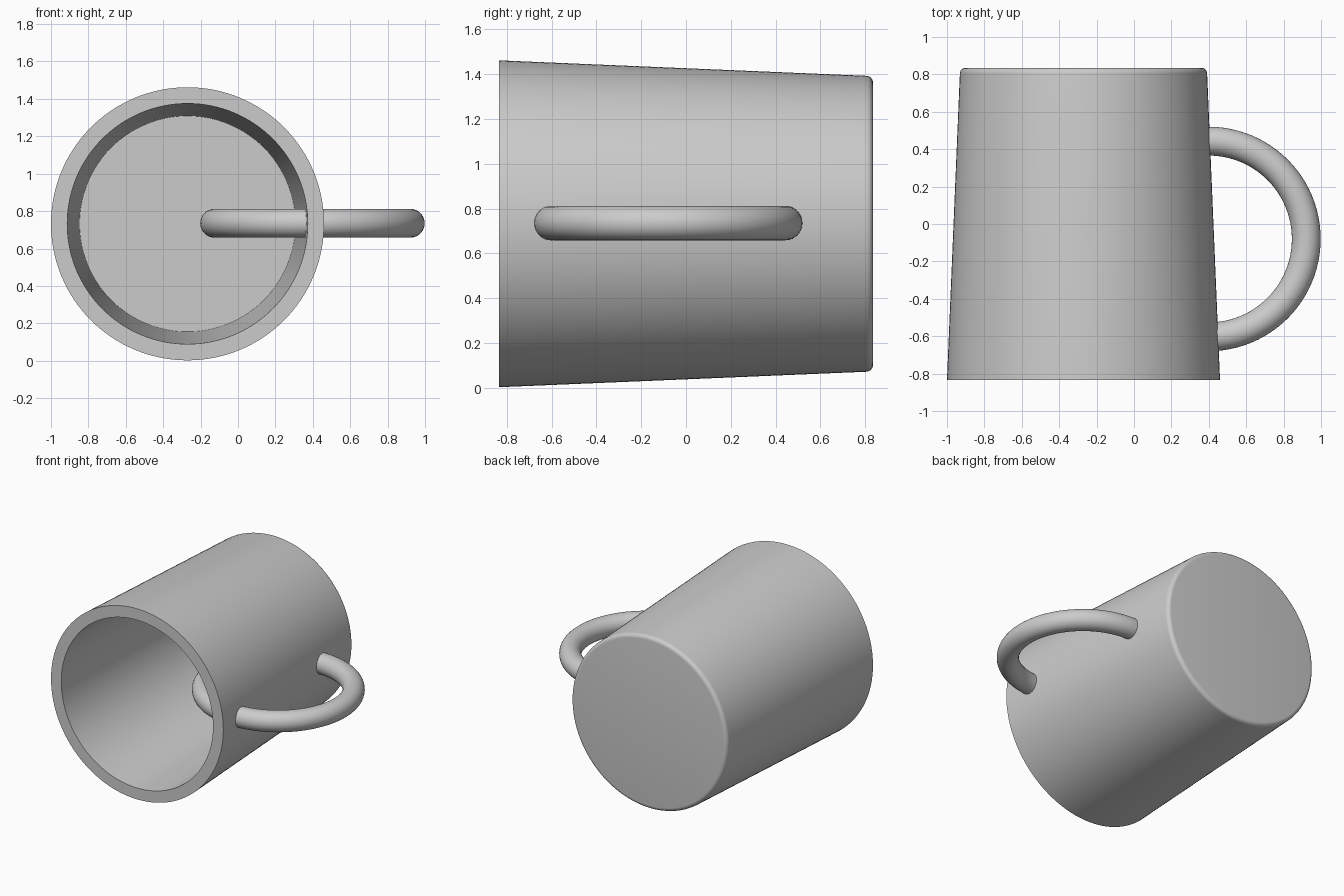
import bpy, bmesh
from math import pi, sin, cos, radians
from mathutils import Vector

if "Cube" in bpy.data.objects:
    bpy.data.objects.remove(bpy.data.objects["Cube"])

CX, CZ = -0.27, 0.732      # cup axis, running along y


def smooth(obj):
    bpy.ops.object.select_all(action='DESELECT')
    obj.select_set(True)
    bpy.context.view_layer.objects.active = obj
    bpy.ops.object.shade_smooth_by_angle(angle=radians(30))


# Cup wall: closed profile of (radius, y), turned about the axis
fillet = 0.03
profile = [(0, 0.75), (0.577, 0.75), (0.643, -0.835), (0.73, -0.835)]
for i in range(7):
    a = i / 6 * pi / 2
    profile.append((0.631 + fillet * cos(a), 0.805 + fillet * sin(a)))
profile.append((0, 0.835))

bm = bmesh.new()
verts = [bm.verts.new((CX + r, y, CZ)) for r, y in profile]
edges = [bm.edges.new(pair) for pair in zip(verts, verts[1:])]
bmesh.ops.spin(bm, geom=verts + edges, cent=Vector((CX, 0, CZ)), axis=Vector((0, 1, 0)),
               angle=2 * pi, steps=128, use_duplicate=False)
bmesh.ops.remove_doubles(bm, verts=bm.verts, dist=1e-4)
bmesh.ops.recalc_face_normals(bm, faces=bm.faces)
mesh = bpy.data.meshes.new("cup_body")
bm.to_mesh(mesh)
bm.free()
cup = bpy.data.objects.new("cup_body", mesh)
bpy.context.collection.objects.link(cup)
smooth(cup)

# Handle: a full ring that passes through the wall into the cup
bpy.ops.mesh.primitive_torus_add(location=(0.398, -0.08, 0.735), major_radius=0.523,
                                 minor_radius=0.077, major_segments=96, minor_segments=32)
handle = bpy.context.object
handle.name = "handle"
smooth(handle)
